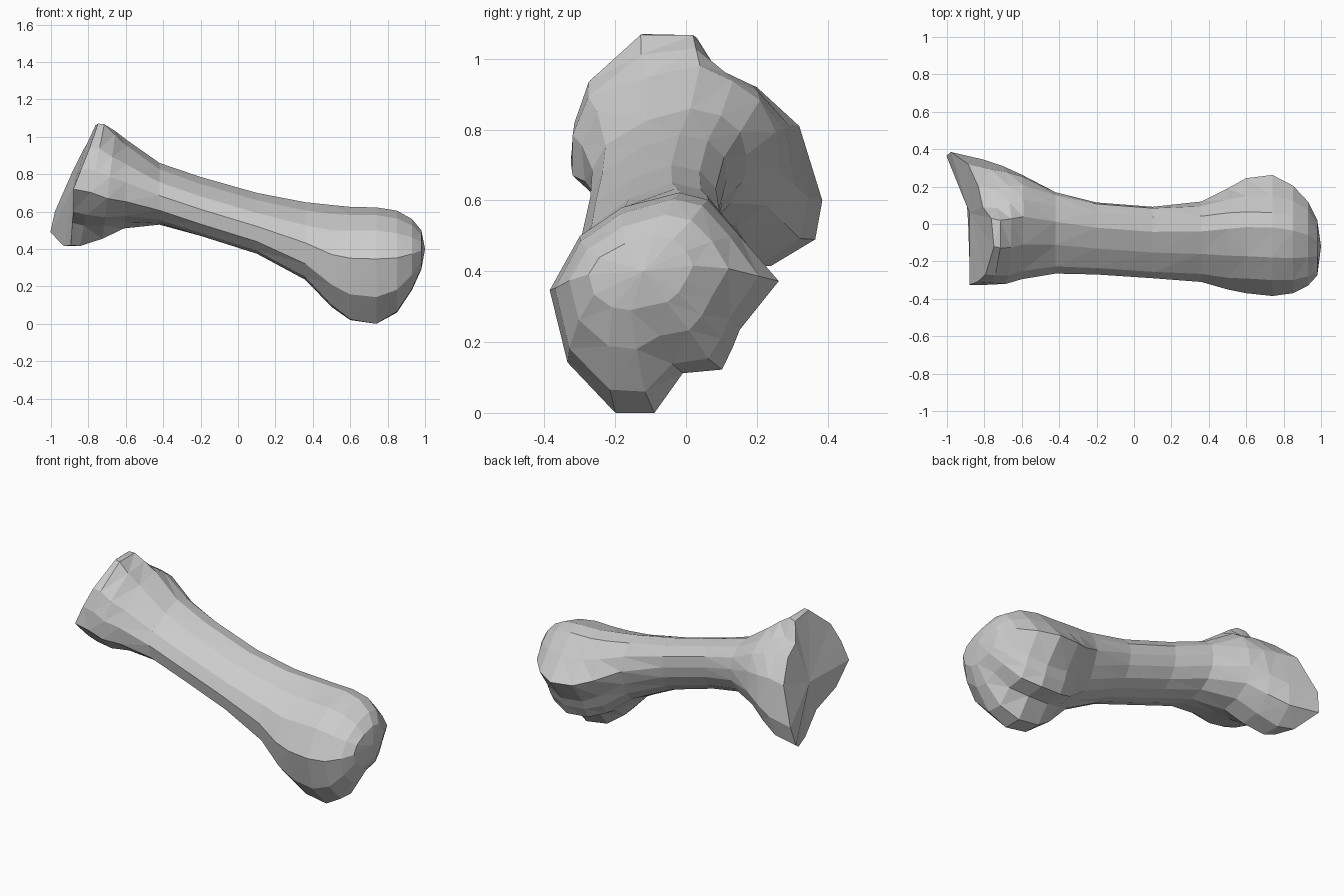
import bpy, bmesh

if "Cube" in bpy.data.objects:
    bpy.data.objects.remove(bpy.data.objects["Cube"])

# Cross-section outlines (y, z), 14 points each, starting at the top ridge
# and running round the back, the underside and the front
HEAD = [(.03, 1.06), (.09, .96), (.2, .92), (.32, .81), (.385, .6), (.365, .49), (.24, .415),
        (.12, .42), (.0, .54), (-.2, .6), (-.325, .72), (-.31, .83), (-.27, .94), (-.12, 1.07)]
SHAFT = [(.65, 1), (.86, .95), (.98, .8), (1, .6), (.97, .4), (.88, .2), (.75, .07),
         (.55, 0), (.38, 0), (.2, .05), (.04, .2), (0, .45), (.09, .67), (.36, .88)]
KNUCKLE = [(-.02, .62), (.06, .6), (.15, .5), (.26, .375), (.15, .24), (.13, .19), (.1, .13),
           (-.01, .12), (-.09, .01), (-.2, .01), (-.335, .15), (-.385, .35), (-.3, .5), (-.18, .58)]

# Stations: x, head weight, knuckle weight, y range, z range, lean of x with z
STATIONS = [
    (-.78, .9, 0, -.325, .345, .415, 1.068, .2),
    (-.69, .65, 0, -.320, .310, .455, 1.03, .12),
    (-.60, .40, 0, -.295, .265, .51, .98, .04),
    (-.42, .12, 0, -.265, .170, .53, .86, 0),
    (-.20, 0, 0, -.270, .115, .47, .785, 0),
    (.10, 0, 0, -.290, .092, .375, .70, 0),
    (.36, 0, .25, -.310, .120, .235, .65, 0),
    (.50, 0, .6, -.350, .190, .09, .635, 0),
    (.60, 0, .9, -.370, .245, .02, .625, 0),
    (.74, 0, 1, -.385, .262, 0, .622, 0),
    (.85, 0, .8, -.370, .205, .06, .605, 0),
    (.93, 0, .55, -.330, .120, .18, .56, 0),
    (.98, 0, .3, -.275, .020, .29, .50, 0),
]


def normalise(pts):
    ys, zs = [p[0] for p in pts], [p[1] for p in pts]
    return [((y - min(ys)) / (max(ys) - min(ys)), (z - min(zs)) / (max(zs) - min(zs)))
            for y, z in pts]


def station_ring(x, wh, wk, y0, y1, z0, z1, lean):
    ws = 1 - wh - wk
    mix = [tuple(wh * h[i] + ws * s[i] + wk * k[i] for i in (0, 1))
           for h, s, k in zip(normalise(HEAD), SHAFT, normalise(KNUCKLE))]
    ring = []
    for u, v in normalise(mix):
        z = z0 + v * (z1 - z0)
        ring.append((x + lean * (z - (z0 + z1) / 2), y0 + u * (y1 - y0), z))
    return ring


def head_x(y, z):
    # slanted joint face, swept outward toward the back lobe
    plane = -1.206 - .065 * y + .42 * z
    edge = -.88 - .33 * max(y + .02, 0)
    return max(plane, edge) + .4 * max(.5 - z, 0)


# Rings from the joint face to the rounded knuckle tip
rings = [[(head_x(y, z), y, z) for y, z in HEAD]]
rings += [station_ring(*s) for s in STATIONS]

bm = bmesh.new()
loops = [[bm.verts.new(p) for p in ring] for ring in rings]
n = len(HEAD)
for a, b in zip(loops, loops[1:]):
    for i in range(n):
        j = (i + 1) % n
        bm.faces.new((a[i], a[j], b[j], b[i]))

# End caps: a shallow dish at the head, a low dome at the knuckle
for loop, centre in ((loops[0], (-.88, .06, .73)), (loops[-1], (1, -.12, .40))):
    c = bm.verts.new(centre)
    for i in range(n):
        bm.faces.new((loop[i], loop[(i + 1) % n], c))

bmesh.ops.recalc_face_normals(bm, faces=bm.faces)
bmesh.ops.triangulate(bm, faces=bm.faces, quad_method='SHORT_EDGE')
mesh = bpy.data.meshes.new("bone")
bm.to_mesh(mesh)
bm.free()
bone = bpy.data.objects.new("bone", mesh)
bpy.context.collection.objects.link(bone)
